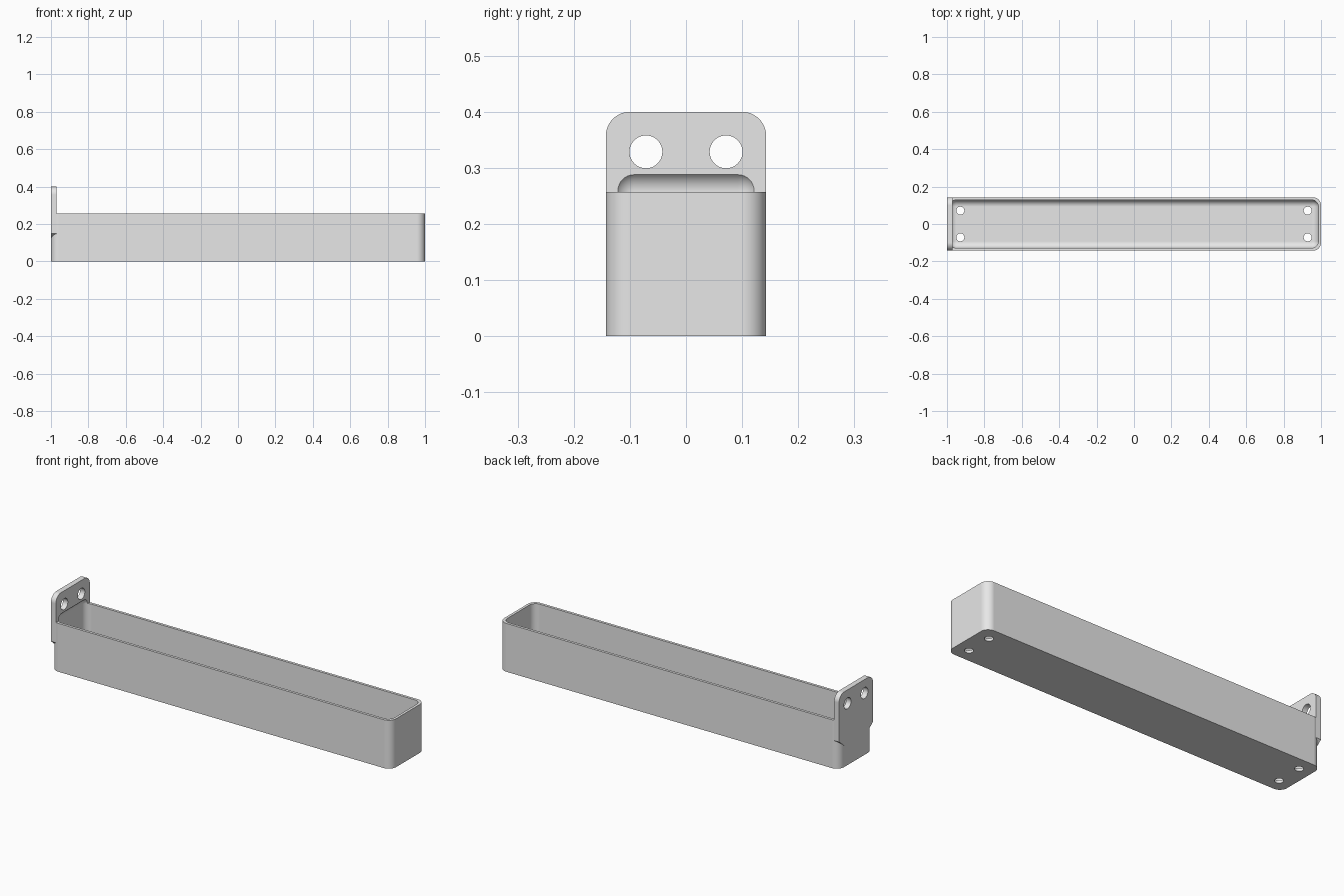
import bpy, bmesh
from math import sin, cos, pi
from mathutils import Matrix, Vector

cube = bpy.data.objects.get("Cube")
if cube:
    bpy.data.objects.remove(cube, do_unlink=True)

MM = 1 / 70                      # the shelf is 140 mm long
HALF_W, HEIGHT, PLATE_H = 10 * MM, 18 * MM, 28 * MM
WALL, RADIUS, INNER_R = 1 * MM, 3 * MM, 2.5 * MM

grey = bpy.data.materials.new("light_grey")
grey.use_nodes = True
grey.diffuse_color = (0.8, 0.8, 0.8, 1)
grey.node_tree.nodes["Principled BSDF"].inputs["Base Color"].default_value = (0.8, 0.8, 0.8, 1)


def finish(name, bm):
    bmesh.ops.recalc_face_normals(bm, faces=bm.faces)
    mesh = bpy.data.meshes.new(name)
    bm.to_mesh(mesh)
    bm.free()
    mesh.materials.append(grey)
    obj = bpy.data.objects.new(name, mesh)
    bpy.context.collection.objects.link(obj)
    return obj


def rounded_box(name, low, high, radius, upright_only):
    low, high = Vector(low), Vector(high)
    bm = bmesh.new()
    bmesh.ops.create_cube(bm, size=1)
    bmesh.ops.scale(bm, vec=high - low, verts=bm.verts)
    bmesh.ops.translate(bm, vec=(low + high) / 2, verts=bm.verts)
    edges = [e for e in bm.edges if not upright_only
             or abs(e.verts[0].co.z - e.verts[1].co.z) > 0.01]
    bmesh.ops.bevel(bm, geom=edges, offset=radius, segments=10,
                    profile=0.5, affect='EDGES')
    return finish(name, bm)


def cylinder(name, centre, radius, depth, along_x):
    bm = bmesh.new()
    turn = Matrix.Rotation(pi / 2, 4, 'Y') if along_x else Matrix()
    bmesh.ops.create_cone(bm, cap_ends=True, segments=40, radius1=radius,
                          radius2=radius, depth=depth,
                          matrix=Matrix.Translation(centre) @ turn)
    return finish(name, bm)


def combine(target, tool, operation):
    mod = target.modifiers.new(operation, 'BOOLEAN')
    mod.operation, mod.object, mod.solver = operation, tool, 'EXACT'
    bpy.context.view_layer.objects.active = target
    bpy.ops.object.modifier_apply(modifier=mod.name)
    bpy.data.objects.remove(tool, do_unlink=True)


# Solid tray body with rounded upright corners
tray = rounded_box("wall_tray", (-1, -HALF_W, 0), (1, HALF_W, HEIGHT), RADIUS, True)

# Mounting plate: rounded top corners, lower corners sloping into the tray
inset = HALF_W - RADIUS
half = [(inset, 0.115), (HALF_W, 0.15)]
half += [(inset + RADIUS * cos(i * pi / 20), PLATE_H - RADIUS + RADIUS * sin(i * pi / 20))
         for i in range(11)]
outline = half + [(-y, z) for y, z in reversed(half)]
bm = bmesh.new()
face = bm.faces.new([bm.verts.new((-1, y, z)) for y, z in outline])
extruded = bmesh.ops.extrude_face_region(bm, geom=[face])["geom"]
bmesh.ops.translate(bm, vec=(2 * MM, 0, 0),
                    verts=[v for v in extruded if isinstance(v, bmesh.types.BMVert)])
combine(tray, finish("mounting_plate", bm), 'UNION')

# Hollow with rounded floor, cutting a shallow cove into the plate
cavity = rounded_box("cavity", (-1 + WALL, -HALF_W + WALL, WALL),
                     (1 - WALL, HALF_W - WALL, 0.295), INNER_R, False)
combine(tray, cavity, 'DIFFERENCE')

# Screw holes in the plate and drain holes in the floor
for side in (-1, 1):
    y = side * 5 * MM
    combine(tray, cylinder("screw_hole", (-1, y, 23 * MM), 2.05 * MM, 0.2, True), 'DIFFERENCE')
    for end in (-1, 1):
        combine(tray, cylinder("drain_hole", (end * 65 * MM, y, 0), 1.5 * MM, 0.1, False),
                'DIFFERENCE')

# Smooth the fillets while keeping flat faces flat
bpy.ops.object.select_all(action='DESELECT')
tray.select_set(True)
bpy.context.view_layer.objects.active = tray
bpy.ops.object.shade_smooth_by_angle(angle=pi / 6)
weighted = tray.modifiers.new("flat_face_normals", 'WEIGHTED_NORMAL')
weighted.keep_sharp = True
